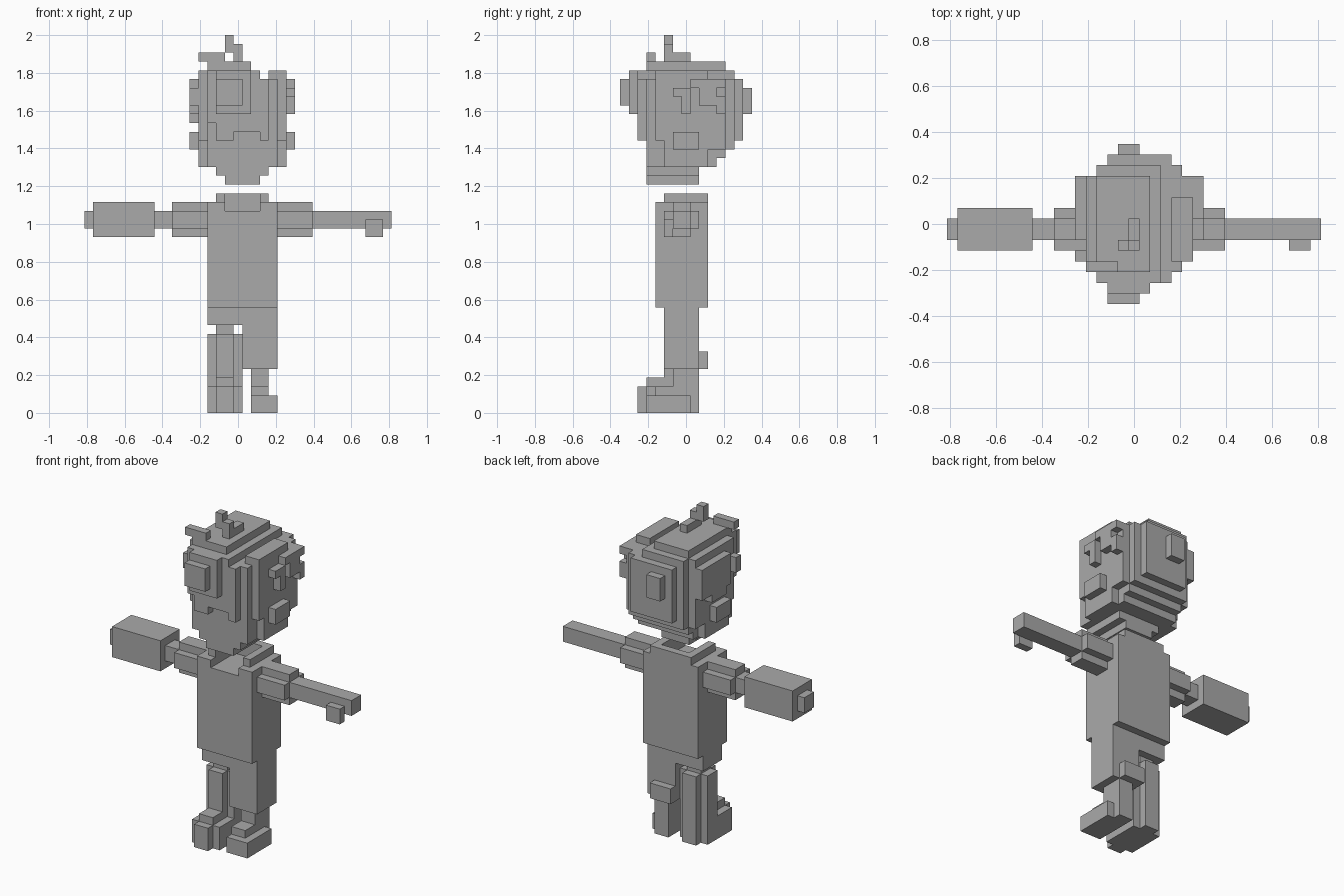
import bpy, bmesh

if "Cube" in bpy.data.objects:
    bpy.data.objects.remove(bpy.data.objects["Cube"], do_unlink=True)

U = 2 / 43            # edge length of one block
MID_X, MID_Y = 17.5, 7.5

grey = bpy.data.materials.new("plain grey")
grey.use_nodes = True
grey.diffuse_color = (0.4, 0.4, 0.4, 1)
bsdf = next(n for n in grey.node_tree.nodes if n.type == 'BSDF_PRINCIPLED')
bsdf.inputs["Base Color"].default_value = grey.diffuse_color


def cells(boxes):
    """Block cells covered by boxes (x0, x1, y0, y1, z0, z1)."""
    return {(i, j, k) for x0, x1, y0, y1, z0, z1 in boxes
            for i in range(x0, x1) for j in range(y0, y1) for k in range(z0, z1)}


def part(name, boxes, cuts=()):
    """Fuse boxes into one clean shell, minus the cut boxes."""
    solid = cells(boxes) - cells(cuts)
    bm = bmesh.new()
    verts = {}

    def vert(p):
        if p not in verts:
            verts[p] = bm.verts.new(((p[0] - MID_X) * U, (p[1] - MID_Y) * U, p[2] * U))
        return verts[p]

    for c in sorted(solid):
        for axis in range(3):
            a, b = (axis + 1) % 3, (axis + 2) % 3
            for side in (0, 1):
                n = list(c)
                n[axis] += 2 * side - 1
                if tuple(n) in solid:
                    continue
                loop = []
                for da, db in ((0, 0), (1, 0), (1, 1), (0, 1)):
                    p = list(c)
                    p[axis] += side
                    p[a] += da
                    p[b] += db
                    loop.append(vert(tuple(p)))
                bm.faces.new(loop if side else loop[::-1])
    # merge flat regions
    bmesh.ops.dissolve_limit(bm, angle_limit=0.01, verts=bm.verts[:], edges=bm.edges[:])
    mesh = bpy.data.meshes.new(name)
    bm.to_mesh(mesh)
    bm.free()
    mesh.materials.append(grey)
    obj = bpy.data.objects.new(name, mesh)
    bpy.context.collection.objects.link(obj)
    return obj


# Torso with a raised collar around an open neck
part("torso",
     [(14, 22, 4, 10, 12, 24), (15, 21, 5, 10, 24, 25)],
     [(16, 20, 4, 9, 23, 25)])

# Sleeves with notched corners, one per side
for name, x0 in (("right_sleeve", 10), ("left_sleeve", 22)):
    part(name, [(x0, x0 + 4, 5, 9, 21, 23), (x0, x0 + 4, 6, 8, 20, 24)])

# Right arm with a chunky cuff, left arm bare with a thumb
part("right_arm", [(0, 10, 6, 8, 21, 23), (1, 8, 5, 9, 20, 24)])
part("left_arm", [(26, 35, 6, 8, 21, 23), (32, 34, 5, 6, 20, 22)])

# Left leg: wide trouser leg, rear flap, thin shin and foot
part("left_leg", [
    (18, 22, 5, 9, 5, 12),
    (18, 21, 9, 10, 5, 7),
    (19, 21, 6, 9, 0, 5),
    (19, 22, 3, 8, 0, 2),
    (19, 21, 4, 6, 2, 3),
])

# Right leg: hip, narrow joint, notched shin and big boot
part("right_leg", [
    (14, 18, 5, 9, 10, 12),
    (15, 17, 6, 8, 9, 10),
    (14, 18, 6, 8, 0, 9),
    (15, 17, 5, 9, 0, 9),
    (15, 17, 2, 6, 0, 3),
    (14, 18, 3, 6, 0, 3),
    (15, 17, 3, 6, 3, 4),
])

# Head: stepped chin and nape, rounded skull, hair clumps
jaw = [
    (16, 20, 3, 9, 26, 27),
    (15, 21, 3, 9, 27, 28),
    (14, 22, 3, 11, 28, 29),
    (14, 22, 3, 12, 29, 30),
    (14, 22, 3, 13, 30, 31),
    (13, 23, 5, 10, 28, 30),
    (13, 23, 5, 12, 30, 31),
]
skull = [
    (13, 23, 4, 12, 31, 38),
    (14, 22, 3, 13, 31, 38),
    (15, 21, 3, 14, 31, 38),
    (16, 18, 14, 15, 34, 37),
    (13, 20, 4, 12, 38, 39),
    (14, 20, 3, 13, 38, 39),
    (21, 23, 4, 10, 38, 39),
    (14, 19, 3, 12, 39, 40),
]
fringe = [
    (14, 15, 2, 3, 33, 39),
    (15, 17, 2, 3, 31, 39),
    (17, 20, 2, 3, 32, 39),
    (20, 21, 2, 3, 31, 38),
    (15, 19, 1, 2, 34, 39),
    (15, 18, 0, 1, 35, 38),
]
right_side_hair = [
    (12, 13, 6, 12, 34, 38),
    (12, 13, 7, 10, 33, 34),
    (12, 13, 4, 5, 35, 37),
    (12, 13, 6, 9, 30, 32),
]
left_side_hair = [
    (23, 24, 6, 8, 36, 37),
    (23, 24, 7, 8, 34, 36),
    (23, 24, 8, 12, 37, 38),
    (23, 24, 9, 11, 35, 37),
    (23, 24, 11, 12, 34, 36),
    (23, 24, 6, 9, 30, 32),
]
tufts = [
    (17, 18, 5, 8, 40, 41),
    (17, 18, 5, 6, 41, 42),
    (16, 17, 5, 6, 41, 43),
    (13, 16, 3, 4, 40, 41),
]
part("head", jaw + skull + fringe + right_side_hair + left_side_hair + tufts)
